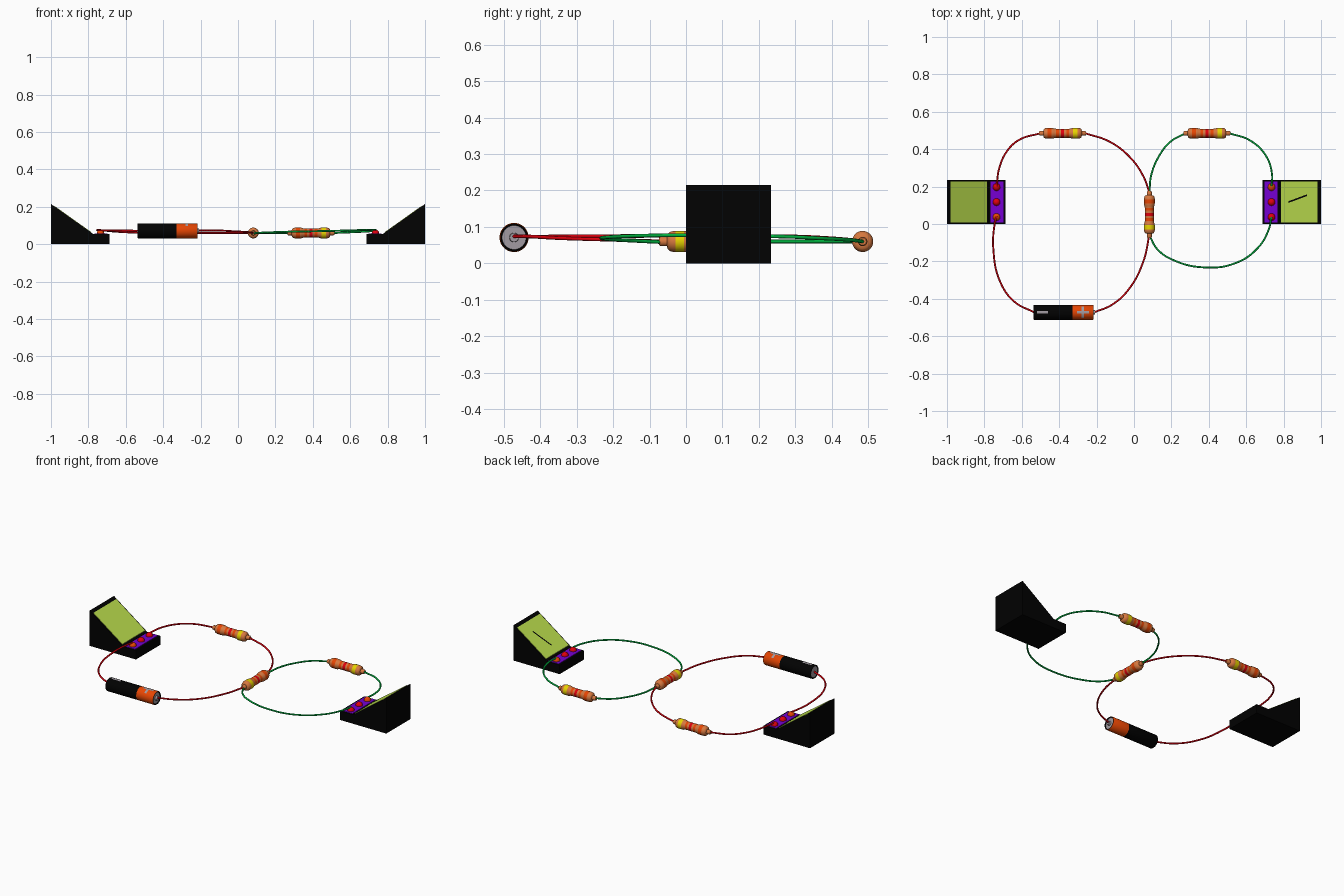
import bpy, bmesh, math
from mathutils import Matrix, Vector

if "Cube" in bpy.data.objects:
    bpy.data.objects.remove(bpy.data.objects["Cube"])


def material(name, rgb):
    m = bpy.data.materials.new(name)
    m.diffuse_color = (*rgb, 1)
    m.use_nodes = True
    m.node_tree.nodes["Principled BSDF"].inputs["Base Color"].default_value = m.diffuse_color
    return m


BLACK = material("black", (0.0005, 0.0005, 0.0005))
SCREEN = material("screen green", (0.5, 0.73, 0.075))
PURPLE = material("purple", (0.18, 0.0, 0.65))
RED = material("red", (0.75, 0.0, 0.004))
GREEN = material("wire green", (0.0, 0.45, 0.05))
TAN = material("tan", (0.68, 0.19, 0.05))
YELLOW = material("yellow", (0.8, 0.65, 0.0))
ORANGE = material("orange", (0.85, 0.065, 0.001))
GREY = material("grey", (0.36, 0.33, 0.36))


def finish(name, bm, mats, smooth=False, matrix=None):
    bmesh.ops.remove_doubles(bm, verts=bm.verts, dist=1e-5)
    bmesh.ops.recalc_face_normals(bm, faces=bm.faces)
    me = bpy.data.meshes.new(name)
    bm.to_mesh(me)
    bm.free()
    ob = bpy.data.objects.new(name, me)
    bpy.context.collection.objects.link(ob)
    for m in mats:
        me.materials.append(m)
    if matrix:
        ob.matrix_world = matrix
    if smooth:
        bpy.ops.object.select_all(action='DESELECT')
        ob.select_set(True)
        bpy.context.view_layer.objects.active = ob
        bpy.ops.object.shade_smooth_by_angle(angle=math.radians(40))
    return ob


def lathe(name, profile, matrix, n=32):
    """Spin (x, radius, material of the next segment) around the x axis."""
    mats = list(dict.fromkeys(p[2] for p in profile))
    bm = bmesh.new()
    rings = [[bm.verts.new((x, r * math.cos(2 * math.pi * i / n), r * math.sin(2 * math.pi * i / n)))
              for i in range(n)] if r else [bm.verts.new((x, 0, 0))] for x, r, _ in profile]
    for a, b, p in zip(rings, rings[1:], profile):
        for i in range(n):
            j = (i + 1) % n
            ring = [a[i % len(a)], a[j % len(a)], b[j % len(b)], b[i % len(b)]]
            f = bm.faces.new(list(dict.fromkeys(ring)))
            f.material_index = mats.index(p[2])
    return finish(name, bm, mats, True, matrix)


def prism(name, points, y0, y1, mat, matrix):
    """Extrude an x-z outline along y."""
    bm = bmesh.new()
    f = bm.faces.new([bm.verts.new((x, y0, z)) for x, z in points])
    out = bmesh.ops.extrude_face_region(bm, geom=[f])
    bmesh.ops.translate(bm, vec=(0, y1 - y0, 0),
                        verts=[v for v in out["geom"] if isinstance(v, bmesh.types.BMVert)])
    return finish(name, bm, [mat], matrix=matrix)


# Meters: wedge case, sloped screen, purple terminal strip, three terminals
def slope(x, lift=0.0):
    return (x, 0.215 - (x + 1) * 0.16 / 0.225 + lift)


def meter(side, matrix):
    case = [(-1, 0), (-0.688, 0), (-0.688, 0.055), (-0.775, 0.055), (-1, 0.215)]
    prism(side + "_meter_case", case, -0.117, 0.117, BLACK, matrix)
    plate = [slope(-0.98), slope(-0.785), slope(-0.785, 0.003), slope(-0.98, 0.003)]
    prism(side + "_meter_screen", plate, -0.11, 0.11, SCREEN, matrix)
    strip = [(-0.767, 0.054), (-0.699, 0.054), (-0.699, 0.058), (-0.767, 0.058)]
    prism(side + "_terminal_strip", strip, -0.11, 0.11, PURPLE, matrix)
    for i, mat in enumerate((ORANGE, RED, RED)):
        bm = bmesh.new()
        bmesh.ops.create_uvsphere(bm, u_segments=20, v_segments=12, radius=0.02)
        place = matrix @ Matrix.Translation((-0.735, (i - 1) * 0.08, 0.058))
        finish(f"{side}_terminal_{i + 1}", bm, [mat], True, place)


MID = Matrix.Translation((0, 0.117, 0))
TURNED = MID @ Matrix.Rotation(math.pi, 4, 'Z')
meter("left", MID)
meter("right", TURNED)

# Needle on the right meter's screen
bm = bmesh.new()
for p, q in [((-0.925, 0.037), (-0.825, 0.0))]:
    vs = []
    for (x, y), s in ((p, -1), (q, -1), (q, 1), (p, 1)):
        px, pz = slope(x, 0.005)
        vs.append(bm.verts.new((px, -y + s * 0.0045, pz)))
    bm.faces.new(vs)
needle = finish("needle", bm, [BLACK], matrix=TURNED)
if needle.data.polygons[0].normal.z < 0:
    needle.data.flip_normals()

# Resistors: dog-bone bodies with colour bands
RESISTOR = [(-0.125, 0, TAN), (-0.125, 0.01, TAN), (-0.12, 0.013, TAN), (-0.103, 0.013, TAN),
            (-0.102, 0.02, TAN), (-0.096, 0.026, TAN), (-0.085, 0.029, TAN), (-0.08, 0.029, ORANGE),
            (-0.058, 0.029, TAN), (-0.05, 0.028, TAN), (-0.042, 0.025, TAN), (-0.034, 0.024, ORANGE),
            (-0.02, 0.024, TAN), (-0.008, 0.024, RED), (0.008, 0.024, TAN), (0.02, 0.024, ORANGE),
            (0.034, 0.024, TAN), (0.042, 0.025, TAN), (0.05, 0.028, TAN), (0.056, 0.029, YELLOW),
            (0.08, 0.029, TAN), (0.085, 0.029, TAN), (0.096, 0.026, TAN), (0.102, 0.02, TAN),
            (0.103, 0.013, TAN), (0.12, 0.013, TAN), (0.125, 0.01, TAN), (0.125, 0, TAN)]
for name, x, y, turn in (("left_resistor", -0.382, 0.485, 0), ("right_resistor", 0.39, 0.485, 0),
                         ("middle_resistor", 0.082, 0.051, -math.pi / 2)):
    lathe(name, RESISTOR, Matrix.Translation((x, y, 0.06)) @ Matrix.Rotation(turn, 4, 'Z'))

# Battery with grey contacts
CELL = Matrix.Translation((-0.374, -0.472, 0.071))
lathe("battery", [(-0.16, 0, GREY), (-0.16, 0.033, BLACK), (-0.163, 0.035, BLACK), (-0.163, 0.038, BLACK),
                  (-0.16, 0.04, BLACK), (0.046, 0.04, ORANGE), (0.155, 0.04, ORANGE), (0.158, 0.038, BLACK),
                  (0.158, 0.035, BLACK), (0.154, 0.033, GREY), (0.154, 0.013, GREY), (0.165, 0.012, GREY),
                  (0.165, 0, GREY)], CELL, 40)


# Polarity marks, wrapped over the top of the battery
def mark(name, patches):
    bm = bmesh.new()
    for x0, x1, a in patches:
        cols = [[bm.verts.new((x, 0.0407 * math.sin(t), 0.0407 * math.cos(t))) for x in (x0, x1)]
                for t in [a * (k / 4 - 1) for k in range(9)]]
        for a0, a1 in zip(cols, cols[1:]):
            bm.faces.new((a0[0], a0[1], a1[1], a1[0]))
    ob = finish(name, bm, [GREY], matrix=CELL)
    if ob.data.polygons[0].normal.z < 0:
        ob.data.flip_normals()


mark("minus_mark", [(-0.145, -0.085, 0.18)])
mark("plus_mark", [(0.068, 0.094, 0.18), (0.094, 0.108, 0.85), (0.108, 0.134, 0.18)])


# Wires: smooth tubes through top-view points, height eased between the ends
def wire(name, mat, z0, z1, points):
    cu = bpy.data.curves.new(name, 'CURVE')
    cu.dimensions = '3D'
    cu.bevel_depth = 0.005
    cu.bevel_resolution = 2
    cu.resolution_u = 10
    cu.use_fill_caps = True
    sp = cu.splines.new('BEZIER')
    sp.bezier_points.add(len(points) - 1)
    for i, (b, (x, y)) in enumerate(zip(sp.bezier_points, points)):
        b.co = (x, y, z0 + (z1 - z0) * min(1, 1.3 * i / (len(points) - 1)))
        b.handle_left_type = b.handle_right_type = 'AUTO'
    cu.materials.append(mat)
    ob = bpy.data.objects.new(name, cu)
    bpy.context.collection.objects.link(ob)
    bpy.ops.object.select_all(action='DESELECT')
    ob.select_set(True)
    bpy.context.view_layer.objects.active = ob
    bpy.ops.object.convert(target='MESH')
    bpy.ops.object.shade_smooth_by_angle(angle=math.radians(50))


wire("red_wire_meter_to_resistor", RED, 0.06, 0.074,
     [(-0.50, 0.485), (-0.61, 0.452), (-0.675, 0.395), (-0.72, 0.30), (-0.735, 0.2)])
wire("red_wire_resistor_to_middle", RED, 0.06, 0.06,
     [(-0.26, 0.485), (-0.13, 0.44), (-0.02, 0.355), (0.05, 0.255), (0.082, 0.17)])
wire("red_wire_middle_to_battery", RED, 0.06, 0.074,
     [(0.082, -0.06), (0.05, -0.2), (-0.025, -0.345), (-0.115, -0.43), (-0.212, -0.472)])
wire("red_wire_battery_to_meter", RED, 0.072, 0.076,
     [(-0.535, -0.472), (-0.64, -0.415), (-0.715, -0.31), (-0.752, -0.135), (-0.745, 0), (-0.735, 0.04)])
wire("green_wire_middle_to_resistor", GREEN, 0.06, 0.06,
     [(0.082, 0.17), (0.093, 0.265), (0.135, 0.365), (0.195, 0.44), (0.27, 0.483)])
wire("green_wire_resistor_to_meter", GREEN, 0.06, 0.074,
     [(0.51, 0.485), (0.62, 0.447), (0.705, 0.365), (0.738, 0.265), (0.735, 0.2)])
wire("green_wire_middle_to_meter", GREEN, 0.058, 0.077,
     [(0.082, -0.06), (0.125, -0.135), (0.215, -0.195), (0.377, -0.232), (0.54, -0.21),
      (0.66, -0.13), (0.72, -0.03), (0.735, 0.037)])
